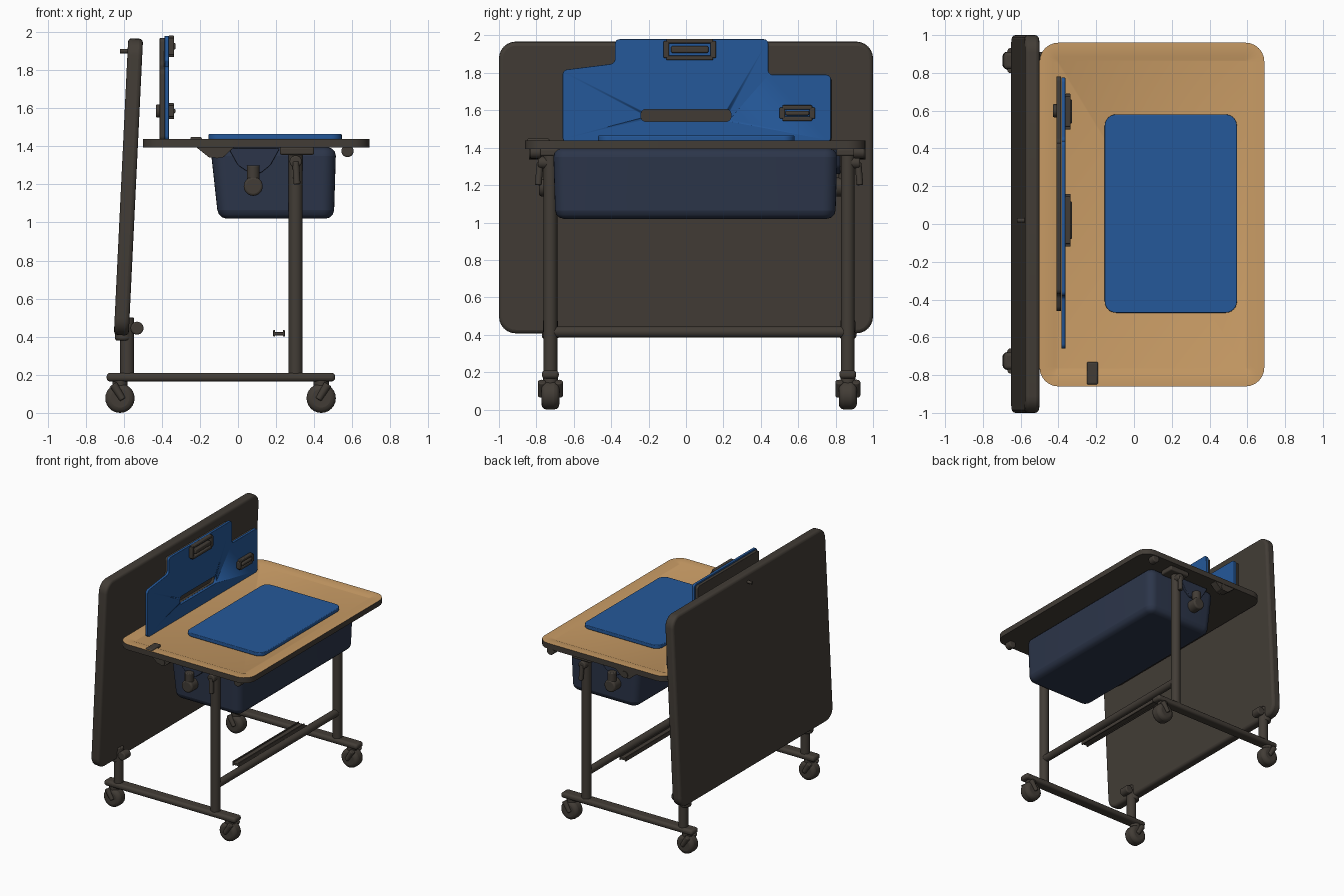
import bpy, bmesh, math
from mathutils import Matrix, Vector

cube = bpy.data.objects.get("Cube")
if cube:
    bpy.data.objects.remove(cube, do_unlink=True)


def material(name, rgb):
    m = bpy.data.materials.new(name)
    m.use_nodes = True
    m.diffuse_color = (*rgb, 1)
    bsdf = m.node_tree.nodes["Principled BSDF"]
    bsdf.inputs["Base Color"].default_value = (*rgb, 1)
    bsdf.inputs["Roughness"].default_value = 0.7
    return m


DARK = material("dark grey brown", (0.055, 0.046, 0.037))
TAN = material("tan wood", (0.58, 0.33, 0.13))
BLUE = material("bright blue", (0.018, 0.098, 0.32))
NAVY = material("navy", (0.025, 0.036, 0.068))

# Local x, y, z become world y, z, x (upright sheet) or x, z, -y (side sheet)
UPRIGHT = Matrix(((0, 0, 1), (1, 0, 0), (0, 1, 0))).to_4x4()


def finish(name, bm, mats, bevel=0.0, matrix=Matrix()):
    me = bpy.data.meshes.new(name)
    bmesh.ops.recalc_face_normals(bm, faces=bm.faces)
    bm.to_mesh(me)
    bm.free()
    for m in mats:
        me.materials.append(m)
    ob = bpy.data.objects.new(name, me)
    bpy.context.collection.objects.link(ob)
    ob.matrix_world = matrix
    if bevel:
        mod = ob.modifiers.new("soft edges", "BEVEL")
        mod.width, mod.segments, mod.limit_method = bevel, 3, "ANGLE"
        mod.angle_limit = math.radians(40)
    bpy.ops.object.select_all(action="DESELECT")
    bpy.context.view_layer.objects.active = ob
    ob.select_set(True)
    bpy.ops.object.shade_smooth_by_angle(angle=math.radians(40))
    return ob


def sheet_mesh(points, radius, thick):
    """Outline with rounded corners, extruded from z = 0 up to thick."""
    bm = bmesh.new()
    face = bm.faces.new([bm.verts.new((x, y, 0)) for x, y in points])
    if radius:
        bmesh.ops.bevel(bm, geom=list(bm.verts), offset=radius, segments=6,
                        profile=0.5, affect="VERTICES")
    out = bmesh.ops.extrude_face_region(bm, geom=list(bm.faces))
    top = [v for v in out["geom"] if isinstance(v, bmesh.types.BMVert)]
    bmesh.ops.translate(bm, verts=top, vec=(0, 0, thick))
    bmesh.ops.recalc_face_normals(bm, faces=bm.faces)
    return bm


def rect(x0, x1, y0, y1):
    return [(x0, y0), (x1, y0), (x1, y1), (x0, y1)]


def box(name, lo, hi, mat, bevel=0.01):
    bm = bmesh.new()
    bmesh.ops.create_cube(bm, size=1)
    lo, hi = Vector(lo), Vector(hi)
    bmesh.ops.scale(bm, verts=bm.verts, vec=hi - lo)
    bmesh.ops.translate(bm, verts=bm.verts, vec=(lo + hi) / 2)
    return finish(name, bm, [mat], bevel)


def rod(name, a, b, radius, mat=DARK, bevel=0.0, end=None):
    a, b = Vector(a), Vector(b)
    bm = bmesh.new()
    bmesh.ops.create_cone(bm, cap_ends=True, segments=24, radius1=radius,
                          radius2=end or radius, depth=(b - a).length)
    turn = (b - a).to_track_quat("Z", "Y").to_matrix().to_4x4()
    return finish(name, bm, [mat], bevel, Matrix.Translation((a + b) / 2) @ turn)


# Leaning back panel
lean = math.atan2(0.075, 1.55)
finish("back_panel", sheet_mesh(rect(-1, 1, 0, 1.56), 0.09, 0.078), [DARK], 0.02,
       Matrix.Translation((-0.652, 0, 0.41)) @ Matrix.Rotation(lean, 4, "Y") @ UPRIGHT)
rod("panel_peg", (-0.62, 0.02, 1.9), (-0.56, 0.02, 1.9), 0.012)

# Tabletop with a shallow tray and tan upper surface
bm = sheet_mesh(rect(-0.5, 0.69, -0.86, 0.96), 0.1, 0.045)
top = max(bm.faces, key=lambda f: f.calc_center_median().z)
bmesh.ops.inset_region(bm, faces=[top], thickness=0.012)
bmesh.ops.inset_region(bm, faces=[top], thickness=0.06)
bmesh.ops.inset_region(bm, faces=[top], thickness=0.022, depth=-0.008)
for f in bm.faces:
    f.material_index = int(f.normal.z > 0.3)
finish("tabletop", bm, [DARK, TAN], 0, Matrix.Translation((0, 0, 1.394)))

# Blue writing mat
finish("writing_mat", sheet_mesh(rect(-0.155, 0.545, -0.47, 0.58), 0.06, 0.03),
       [BLUE], 0.005, Matrix.Translation((0, 0, 1.435)))

# Storage tub, narrowing towards its floor
bm = sheet_mesh(rect(-0.145, 0.515, -0.71, 0.81), 0.07, 0.375)
for v in bm.verts:
    if v.co.z < 0.1:
        v.co.x = 0.2 + (v.co.x - 0.185) * 0.92
        v.co.y = 0.05 + (v.co.y - 0.05) * 0.985
finish("storage_tub", bm, [NAVY], 0.045, Matrix.Translation((0, 0, 1.02)))

# Upright folder with a raised tab and a cut grip slot
outline = [(-0.66, 1.43), (0.775, 1.43), (0.775, 1.79), (0.44, 1.79), (0.44, 1.98),
           (-0.38, 1.98), (-0.38, 1.85), (-0.66, 1.815)]
folder = finish("folder_front", sheet_mesh(outline, 0.025, 0.022), [BLUE], 0.003,
                Matrix.Translation((-0.385, 0, 0)) @ UPRIGHT)
backing = finish("folder_backing",
                 sheet_mesh([(-0.46, 1.43), (0.78, 1.43), (0.78, 1.78), (0.43, 1.78),
                             (0.43, 1.97), (-0.37, 1.97), (-0.37, 1.83), (-0.46, 1.8)],
                            0.025, 0.025),
                 [DARK], 0.003, Matrix.Translation((-0.411, 0, 0)) @ UPRIGHT)
cutter = finish("slot_cutter", sheet_mesh(rect(-0.24, 0.24, 1.54, 1.605), 0.025, 0.2),
                [DARK], 0, Matrix.Translation((-0.48, 0, 0)) @ UPRIGHT)
cutter.hide_render = True
cutter.hide_set(True)
for ob in (folder, backing):
    cut = ob.modifiers.new("grip slot", "BOOLEAN")
    cut.object, cut.solver = cutter, "EXACT"


# Folder handles: raised frame around a bar
def handle(name, y, z, w, h):
    for s in (-1, 1):
        box(name + "_rail", (-0.365, y - w, z + s * h - 0.012),
            (-0.335, y + w, z + s * h + 0.012), DARK, 0.006)
        box(name + "_end", (-0.365, y + s * w - 0.015, z - h),
            (-0.335, y + s * w + 0.015, z + h), DARK, 0.006)
    box(name + "_grip", (-0.362, y - w * 0.8, z - h * 0.4),
        (-0.328, y + w * 0.8, z + h * 0.4), DARK, 0.008)


handle("top_handle", 0.02, 1.925, 0.125, 0.045)
handle("side_handle", 0.595, 1.585, 0.08, 0.03)
rod("rear_latch", (-0.43, 0.6, 1.585), (-0.4, 0.6, 1.585), 0.035, bevel=0.006)

# Frame: one leg assembly on each side, out is the outward direction
for side, y, out in (("right", -0.725, -1), ("left", 0.865, 1)):
    box(side + "_base_bar", (-0.69, y - 0.045, 0.165), (0.51, y + 0.045, 0.21), DARK, 0.018)
    rod(side + "_front_leg", (0.303, y, 0.2), (0.303, y, 1.37), 0.037, bevel=0.006)
    rod(side + "_rear_leg", (-0.582, y, 0.2), (-0.582, y, 0.5), 0.037, bevel=0.006)
    rod(side + "_rear_collar", (-0.6, y, 0.38), (-0.6, y, 0.46), 0.046, bevel=0.012)
    rod(side + "_rear_knob", (-0.53, y - 0.04, 0.445), (-0.53, y + 0.04, 0.445), 0.034,
        bevel=0.008)
    rod(side + "_lock_knob", (0.303, y, 1.32), (0.303, y + out * 0.065, 1.32), 0.032,
        bevel=0.008)
    rod(side + "_lock_lever", (0.303, y + out * 0.055, 1.32),
        (0.31, y + out * 0.065, 1.2), 0.018, bevel=0.006)
    box(side + "_leg_bracket", (0.22, y - 0.06, 1.355), (0.4, y + 0.06, 1.396), DARK)

    # Tub side bulge and turning knob
    wall = -0.70 if out < 0 else 0.80
    bulge = [(-0.05, 1.39), (0.0, 1.3), (0.06, 1.26), (0.12, 1.26), (0.17, 1.3), (0.22, 1.39)]
    lay = Matrix.Translation((0, wall + 0.025, 0)) @ Matrix.Rotation(math.pi / 2, 4, "X")
    finish(side + "_tub_bulge", sheet_mesh(bulge, 0.01, 0.05), [NAVY], 0.012, lay)
    rod(side + "_tub_knob", (0.08, wall - out * 0.01, 1.19), (0.08, wall + out * 0.085, 1.19),
        0.05, bevel=0.012)
    rod(side + "_tub_knob_neck", (0.08, wall + out * 0.05, 1.19),
        (0.08, wall + out * 0.05, 1.3), 0.034, bevel=0.006)

    # Under-table rail pieces
    edge = y + out * 0.06 if out > 0 else y - 0.08
    profile = [(-0.22, 1.396), (-0.15, 1.34), (-0.08, 1.34), (-0.02, 1.396)]
    lay = Matrix.Translation((0, edge + 0.03, 0)) @ Matrix.Rotation(math.pi / 2, 4, "X")
    finish(side + "_rear_bracket", sheet_mesh(profile, 0.008, 0.06), [DARK], 0.006, lay)
    rod(side + "_bracket_pin", (-0.11, edge - 0.035, 1.365), (-0.11, edge + 0.035, 1.365), 0.028)
    rod(side + "_corner_stop", (0.575, edge - 0.03, 1.375), (0.575, edge + 0.03, 1.375),
        0.032, bevel=0.008)

    # Casters
    for end, x, way in (("front", 0.437, 1), ("rear", -0.62, -1)):
        label = side + "_" + end + "_caster"
        rod(label + "_wheel", (x, y - 0.048, 0.077), (x, y + 0.048, 0.077), 0.077, bevel=0.028)
        rod(label + "_stem", (x, y, 0.12), (x, y, 0.18), 0.04, bevel=0.006)
        for s in (-1, 1):
            rod(label + "_fork", (x + way * 0.035, y + s * 0.045, 0.15),
                (x - way * 0.015, y + s * 0.05, 0.07), 0.022, bevel=0.006, end=0.017)

# Cross bar and foot rest
rod("cross_bar", (0.303, -0.725, 0.415), (0.303, 0.865, 0.415), 0.03)
box("foot_rest", (0.187, -0.34, 0.407), (0.244, 0.52, 0.425), DARK, 0.004)
for x in (0.19, 0.241):
    box("foot_rest_lip", (x - 0.005, -0.34, 0.4), (x + 0.005, 0.52, 0.435), DARK, 0.003)

# Cable clip on the table rim
box("cable_clip", (-0.25, -0.85, 1.41), (-0.19, -0.73, 1.45), DARK, 0.01)
